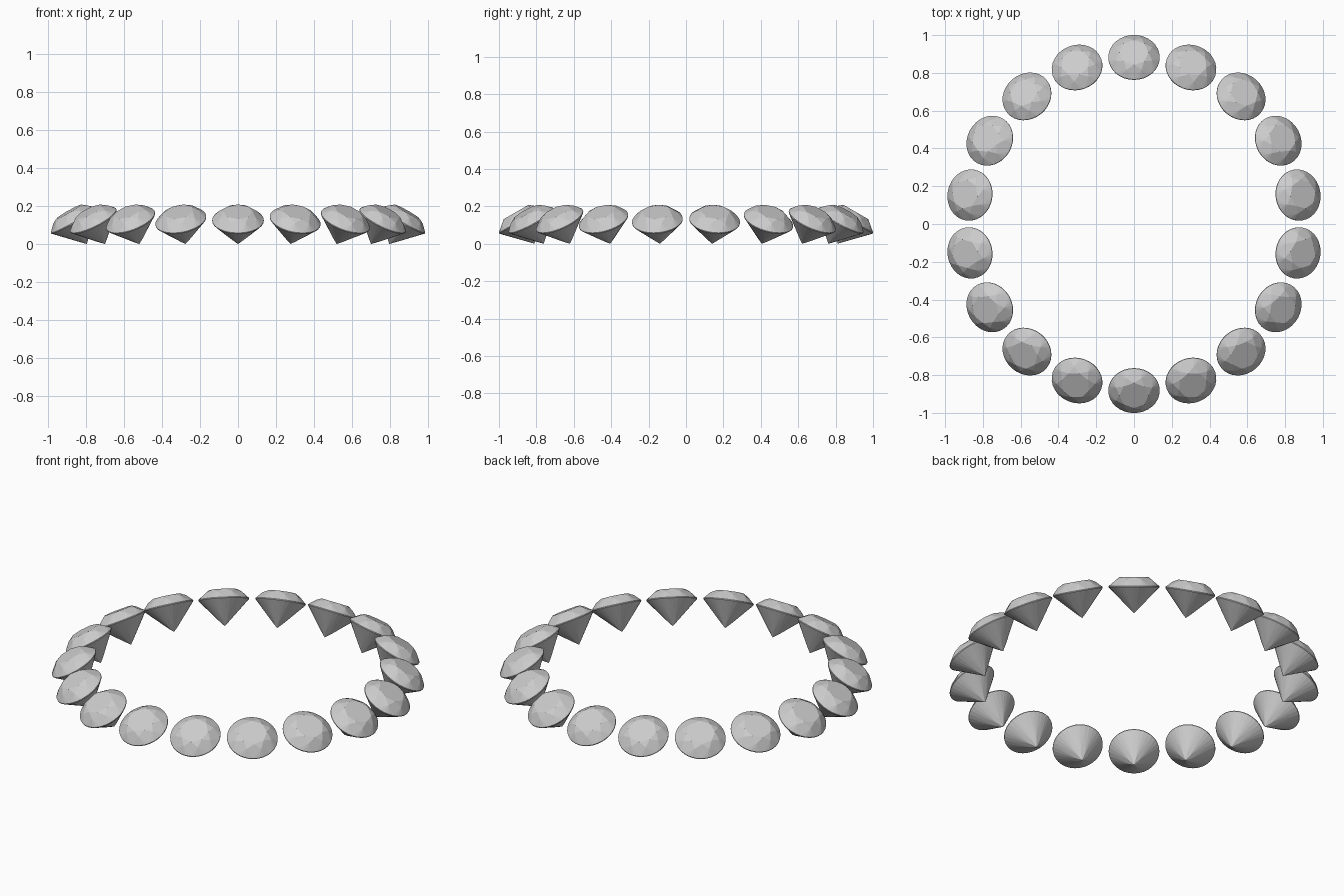
import bpy
from math import sin, cos, pi, radians
from mathutils import Matrix

if "Cube" in bpy.data.objects:
    bpy.data.objects.remove(bpy.data.objects["Cube"])

R, TABLE = 0.136, 0.077          # girdle and table radius
CROWN, GIRDLE, PAV = 0.050, 0.005, 0.141
TILT, RING, COUNT = radians(30), 0.8805, 18


def ring(n, r, z, offset=0.0):
    return [(r * cos(2 * pi * i / n + offset), r * sin(2 * pi * i / n + offset), z)
            for i in range(n)]


def brilliant_mesh():
    """Round brilliant cut: table, stars, kites, halves, girdle, pavilion."""
    half = pi / 8
    rs, rp = 0.104, 0.03         # side points of the crown and pavilion kites
    zs = GIRDLE + CROWN * (R - rs * cos(half)) / (R - TABLE)
    zp = -PAV * (1 - rp * cos(half) / R)
    v = (ring(8, TABLE, GIRDLE + CROWN) + ring(8, rs, zs, half)
         + ring(32, R, GIRDLE) + ring(32, R, 0) + ring(8, rp, zp, half)
         + [(0, 0, -PAV)])
    T, S, U, L, P, C = 0, 8, 16, 48, 80, 88
    f = [tuple(range(8))]
    for i in range(8):
        j, h = (i + 1) % 8, (i - 1) % 8
        # crown star and kite
        f.append((T + i, S + i, T + j))
        f.append((T + i, S + h, U + 4 * i, S + i))
        # pavilion main
        f.append((L + 4 * i, P + h, C, P + i))
        # upper and lower halves, fanned to the round girdle
        for k in range(4):
            a, b = 4 * i + k, (4 * i + k + 1) % 32
            f.append((S + i, U + a, U + b))
            f.append((P + i, L + b, L + a))
            f.append((U + a, L + a, L + b, U + b))
    me = bpy.data.meshes.new("gem")
    me.from_pydata(v, [], f)
    me.update()
    return me


# ring of gems, each leaning outwards
gem = brilliant_mesh()
for i in range(COUNT):
    a = pi / 2 + 2 * pi * i / COUNT
    ob = bpy.data.objects.new(f"gem_{i + 1:02d}", gem)
    bpy.context.collection.objects.link(ob)
    ob.matrix_world = (Matrix.Rotation(a, 4, 'Z')
                       @ Matrix.Translation((RING, 0, PAV * cos(TILT)))
                       @ Matrix.Rotation(TILT, 4, 'Y'))
